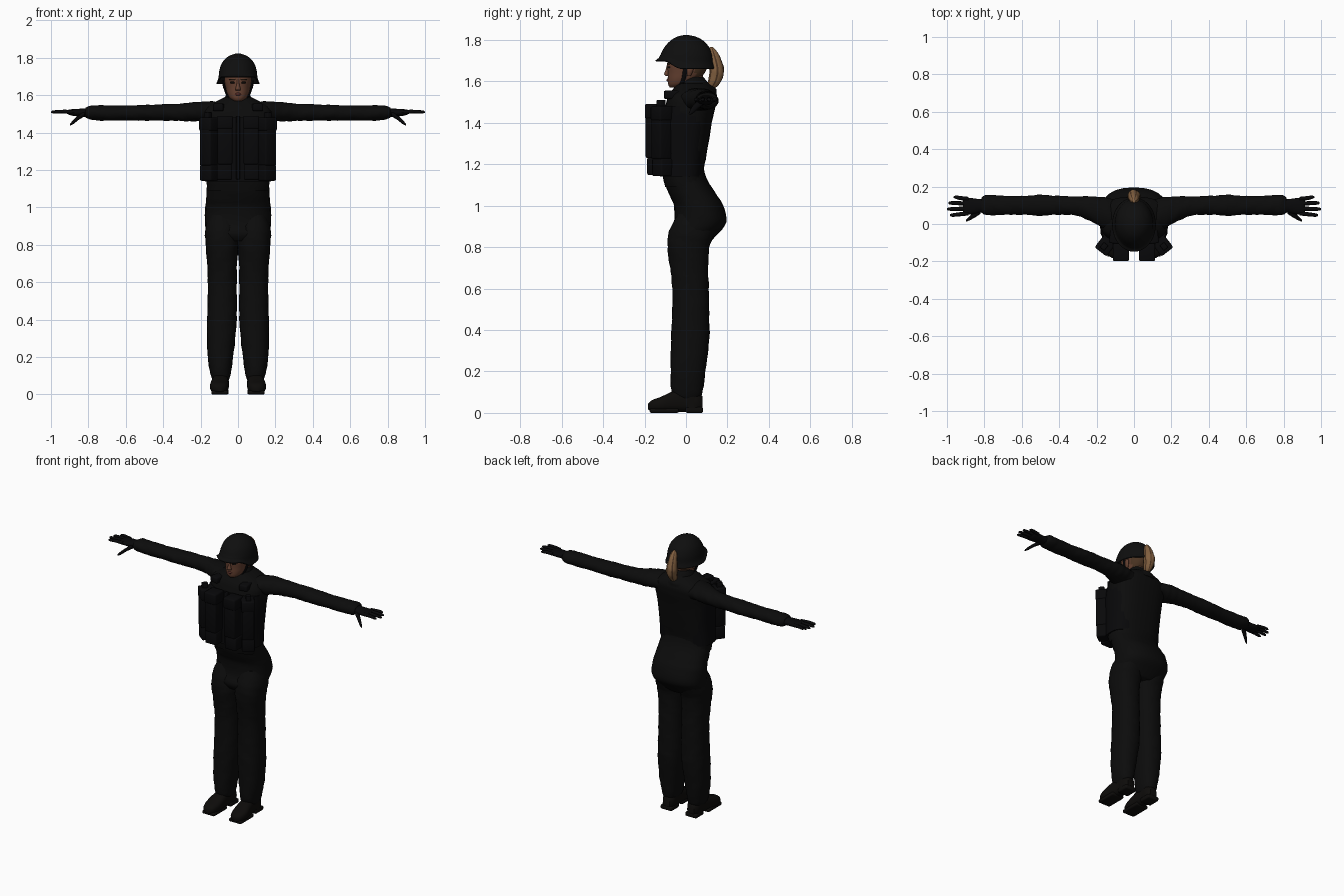
import bpy, bmesh, math
from mathutils import Matrix, Vector

start = bpy.data.objects.get("Cube")
if start:
    bpy.data.objects.remove(start, do_unlink=True)


def make_material(name, red, green, blue):
    mat = bpy.data.materials.new(name)
    mat.use_nodes = True
    mat.diffuse_color = (red, green, blue, 1)
    shader = next(n for n in mat.node_tree.nodes if n.type == "BSDF_PRINCIPLED")
    shader.inputs["Base Color"].default_value = (red, green, blue, 1)
    shader.inputs["Roughness"].default_value = 0.9
    return mat


cloth = make_material("black cloth", .0035, .0035, .0035)
webbing = make_material("dark webbing", .0025, .0025, .003)
shell = make_material("helmet black", .0045, .0045, .0045)
leather = make_material("boot leather", .004, .0035, .003)
skin = make_material("brown skin", .13, .052, .03)
lip_color = make_material("lips", .09, .025, .02)
hair = make_material("light brown hair", .22, .115, .05)
hair_dark = make_material("dark brown hair", .07, .034, .016)
eye_color = make_material("dark eyes", .012, .008, .006)


def finish(name, bm, mats, mirror=False, smooth=True):
    """Turn a bmesh into a named object, optionally mirrored across x."""
    bmesh.ops.recalc_face_normals(bm, faces=bm.faces)
    mesh = bpy.data.meshes.new(name)
    bm.to_mesh(mesh)
    bm.free()
    obj = bpy.data.objects.new(name, mesh)
    bpy.context.collection.objects.link(obj)
    for mat in mats:
        mesh.materials.append(mat)
    if mirror:
        mod = obj.modifiers.new("Mirror", "MIRROR")
        mod.use_mirror_merge = False
    if smooth:
        bpy.ops.object.select_all(action="DESELECT")
        obj.select_set(True)
        bpy.context.view_layer.objects.active = obj
        bpy.ops.object.shade_smooth_by_angle(angle=math.radians(50))
    return obj


def blend(rows, steps):
    """Catmull-Rom interpolation between cross-section rows."""
    out = []
    for i in range(len(rows) - 1):
        a, b, c, d = (rows[max(i - 1, 0)], rows[i], rows[i + 1],
                      rows[min(i + 2, len(rows) - 1)])
        for s in range(steps):
            t = s / steps
            out.append([q + t * (r - p) / 2 + t * t * (p - 2.5 * q + 2 * r - w / 2)
                        + t ** 3 * (1.5 * (q - r) + (w - p) / 2)
                        for p, q, r, w in zip(a, b, c, d)])
    return out + [list(rows[-1])]


def tube(name, axis, rows, mats, mirror=False, sides=24, power=2.0, fold=0.0,
         steps=4, caps=True, paint=None, adjust=None):
    """Loft along an axis; each row is position, two centres, two radii."""
    bm = bmesh.new()
    rings = []
    for pos, ca, cb, ra, rb in blend(rows, steps):
        ring = []
        for k in range(sides):
            ang = math.tau * k / sides
            co, si = math.cos(ang), math.sin(ang)
            crease = 1 + fold * math.sin(pos * 90 + 3 * ang) * math.cos(pos * 37 - ang)
            u = ca + ra * crease * math.copysign(abs(co) ** (2 / power), co)
            v = cb + rb * crease * math.copysign(abs(si) ** (2 / power), si)
            p = {"x": (pos, u, v), "y": (u, pos, v), "z": (u, v, pos)}[axis]
            ring.append(bm.verts.new(adjust(Vector(p)) if adjust else p))
        rings.append(ring)
    for low, high in zip(rings, rings[1:]):
        for k in range(sides):
            n = (k + 1) % sides
            face = bm.faces.new((low[k], low[n], high[n], high[k]))
            if paint:
                face.material_index = paint(face.calc_center_median(), k)
    if caps:
        bm.faces.new(rings[0])
    bm.faces.new(rings[-1])
    return finish(name, bm, mats, mirror)


def column(name, rows, mats, **options):
    """Centred upright loft; each row is height, front y, back y, half width."""
    rows = [(z, 0, (f + b) / 2, w, (b - f) / 2) for z, f, b, w in rows]
    return tube(name, "z", rows, mats, **options)


def box(name, center, size, mat, turn=0, mirror=True, bevel=.008):
    bm = bmesh.new()
    matrix = (Matrix.Translation(center) @ Matrix.Rotation(math.radians(turn), 4, "Z")
              @ Matrix.Diagonal((*size, 1)))
    bmesh.ops.create_cube(bm, size=1, matrix=matrix)
    if bevel:
        bmesh.ops.bevel(bm, geom=bm.edges[:], offset=bevel, segments=2,
                        profile=.5, affect="EDGES")
    return finish(name, bm, [mat], mirror)


# Trousers
column("hips", [(.82, -.06, .11, .12), (.86, -.08, .15, .165), (.92, -.058, .195, .177),
                (1, -.058, .18, .175), (1.05, -.08, .15, .17), (1.12, -.105, .105, .165),
                (1.18, -.11, .085, .16)], [cloth], fold=.01, power=2.3)
tube("trouser_leg", "z", [(.07, .093, .01, .04, .055), (.1, .093, .005, .052, .075),
     (.2, .094, .01, .068, .084), (.35, .088, .02, .078, .092), (.45, .085, .022, .079, .09),
     (.6, .084, .022, .077, .088), (.7, .085, .015, .08, .092), (.8, .086, .012, .087, .102),
     (.88, .088, .03, .087, .11), (.96, .085, .05, .07, .09)],
     [cloth], mirror=True, power=2.3, fold=.025, steps=5)

# Boots
tube("boot_shaft", "z", [(.02, .093, .03, .04, .045), (.08, .093, .02, .042, .055),
     (.13, .093, .01, .044, .055)], [leather], mirror=True)
tube("boot_foot", "y", [(-.183, .1, .03, .015, .014), (-.165, .1, .035, .038, .026),
     (-.12, .1, .042, .05, .036), (-.06, .096, .055, .046, .05), (0, .092, .06, .041, .055),
     (.05, .09, .055, .041, .05), (.08, .09, .045, .025, .035)],
     [leather], mirror=True, power=2.6)
box("boot_sole", (.098, -.105, .011), (.09, .14, .022), leather)
box("boot_heel", (.091, .04, .014), (.082, .085, .028), leather)

# Upper body
column("torso", [(1.09, -.1, .1, .164), (1.16, -.115, .085, .17), (1.25, -.11, .1, .17),
                 (1.4, -.11, .125, .178), (1.48, -.1, .142, .185), (1.53, -.085, .145, .175),
                 (1.565, -.06, .13, .12), (1.59, -.04, .1, .07)],
       [cloth], power=2.6, fold=.008)
column("collar_scarf", [(1.53, -.06, .15, .12), (1.56, -.055, .145, .09),
                        (1.585, -.045, .115, .07), (1.62, -.01, .085, .055)],
       [cloth], fold=.05)
tube("sleeve", "x", [(.08, .04, 1.5, .085, .06), (.15, .055, 1.512, .085, .055),
     (.22, .078, 1.512, .07, .052), (.3, .095, 1.509, .052, .047), (.4, .1, 1.508, .05, .044),
     (.5, .1, 1.506, .056, .042), (.6, .1, 1.505, .05, .04), (.72, .1, 1.505, .052, .041),
     (.79, .102, 1.507, .054, .037), (.815, .1, 1.507, .04, .026)],
     [cloth], mirror=True, fold=.04, steps=6)

# Gloved hands
tube("glove_palm", "x", [(.78, .1, 1.507, .038, .026), (.83, .097, 1.507, .037, .022),
     (.87, .095, 1.507, .044, .019), (.9, .095, 1.509, .045, .015), (.915, .095, 1.51, .04, .008)],
     [webbing], mirror=True, sides=16)
for label, y, tip in (("index", .057, .985), ("middle", .083, 1), ("ring", .109, .993),
                      ("little", .134, .965)):
    spread = y + (y - .095) * .25
    tube(label + "_finger", "x", [(.885, y, 1.51, .011, .011), (.93, (y + spread) / 2, 1.513, .011, .01),
         (tip - .012, spread, 1.511, .009, .008), (tip, spread, 1.509, .003, .003)],
         [webbing], mirror=True, sides=10)
tube("thumb", "x", [(.82, .075, 1.5, .02, .014), (.85, .052, 1.482, .017, .013),
     (.88, .03, 1.457, .011, .012), (.897, .018, 1.443, .005, .005)],
     [webbing], mirror=True, sides=10)

# Tactical vest with pouches
column("vest_panel", [(1.14, -.125, .08, .176), (1.25, -.122, .09, .176),
                      (1.4, -.122, .11, .182), (1.48, -.11, .12, .18)],
       [webbing], power=3)
box("shoulder_strap", (.1, -.05, 1.535), (.055, .11, .04), webbing, turn=8)
box("magazine_pouch", (.07, -.15, 1.35), (.08, .09, .24), webbing)
box("pouch_flap", (.07, -.152, 1.455), (.086, .094, .07), webbing)
box("side_pouch", (.147, -.108, 1.35), (.075, .1, .25), webbing, turn=38)
box("side_pouch_flap", (.147, -.108, 1.445), (.08, .104, .07), webbing, turn=38)
box("lower_pouch", (.072, -.145, 1.19), (.082, .085, .085), webbing)
box("lower_side_pouch", (.147, -.105, 1.185), (.078, .095, .085), webbing, turn=38)
box("front_zip", (0, -.122, 1.32), (.02, .02, .34), webbing, mirror=False, bevel=.004)
box("radio", (.16, -.12, 1.48), (.03, .035, .06), webbing, turn=38, bevel=.004)


# Head: skin in front, hair behind the ears
def behind_ears(center, side):
    return 1 if center.y > .045 and center.z > 1.625 else 0


tube("neck", "z", [(1.55, 0, .035, .05, .05), (1.66, 0, .03, .047, .05)], [skin])
column("head", [(1.57, -.078, -.03, .022), (1.585, -.086, .02, .044), (1.61, -.088, .06, .058),
                (1.64, -.088, .09, .066), (1.68, -.09, .105, .073), (1.73, -.085, .105, .073)],
       [skin, hair_dark], paint=behind_ears, power=2.2, sides=32)
tube("nose", "z", [(1.626, 0, -.088, .012, .008), (1.634, 0, -.092, .014, .014),
     (1.655, 0, -.088, .008, .01), (1.685, 0, -.085, .006, .006)], [skin], sides=12)
tube("lips", "x", [(-.022, -.08, 1.605, .002, .002), (0, -.087, 1.606, .007, .008),
     (.022, -.08, 1.605, .002, .002)], [lip_color], sides=10)
box("eye", (.03, -.083, 1.668), (.025, .009, .009), eye_color, turn=14, bevel=.003)
box("eyebrow", (.031, -.084, 1.685), (.034, .009, .006), hair_dark, turn=14, bevel=.002)
tube("ear", "z", [(1.625, .068, .015, .005, .008), (1.65, .073, .018, .009, .016),
     (1.675, .074, .02, .008, .016)], [skin], mirror=True, sides=12)
tube("chin_strap", "z", [(1.575, .04, -.03, .006, .012), (1.61, .063, -.012, .006, .01),
     (1.68, .08, 0, .006, .012)], [webbing], mirror=True, sides=8)


# Helmet with a raised front brim
def lift_brim(point):
    if point.z < 1.73:
        lift = min(max((-point.y - .035) / .06, 0), 1)
        point.z += lift * .04 * (1.73 - point.z) / .07
    return point


helmet = column("helmet", [(1.662, -.148, .142, .117), (1.69, -.132, .134, .105),
                           (1.73, -.122, .128, .1), (1.77, -.1, .108, .087),
                           (1.8, -.07, .078, .062), (1.816, -.04, .045, .034),
                           (1.823, -.01, .014, .01)],
                [shell], sides=40, caps=False, adjust=lift_brim)
solid = helmet.modifiers.new("Thickness", "SOLIDIFY")
solid.thickness = .006

# Ponytail with alternating strands
column("ponytail", [(1.765, .115, .13, .008), (1.74, .105, .153, .022), (1.69, .11, .175, .03),
                    (1.65, .112, .184, .034), (1.61, .108, .175, .028), (1.58, .1, .155, .018),
                    (1.562, .105, .13, .006)],
       [hair, hair_dark], fold=.05, paint=lambda center, side: 1 if side % 4 == 0 else 0)
